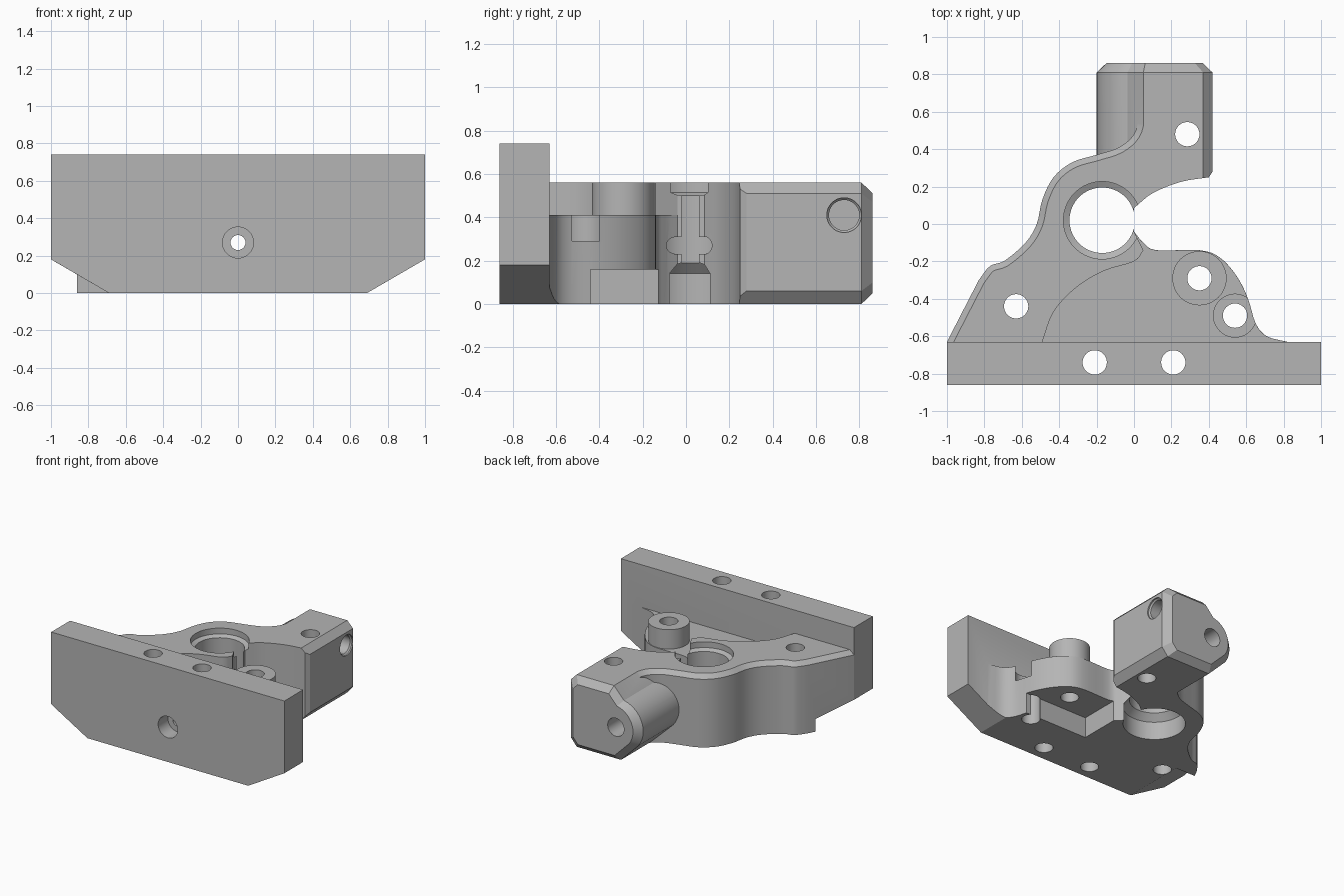
import bpy, bmesh
from math import sin, cos, pi, radians
from mathutils import Vector

if "Cube" in bpy.data.objects:
    bpy.data.objects.remove(bpy.data.objects["Cube"])

grey = bpy.data.materials.new("plain grey")
grey.use_nodes = True
grey.diffuse_color = (0.46, 0.46, 0.46, 1)
grey.node_tree.nodes["Principled BSDF"].inputs["Base Color"].default_value = (0.46, 0.46, 0.46, 1)


def loft(name, rings, bevel_range=None, width=0.05):
    """Closed solid through matching rings; optionally chamfers part of the last rim."""
    bm = bmesh.new()
    rows = [[bm.verts.new(p) for p in ring] for ring in rings]
    n = len(rows[0])
    for a, b in zip(rows, rows[1:]):
        for i in range(n):
            bm.faces.new((a[i], a[(i + 1) % n], b[(i + 1) % n], b[i]))
    bm.faces.new(rows[0][::-1])
    bm.faces.new(rows[-1])
    bmesh.ops.recalc_face_normals(bm, faces=bm.faces[:])
    if bevel_range:
        rim = [bm.edges.get((rows[-1][i], rows[-1][i + 1])) for i in range(*bevel_range)]
        bmesh.ops.bevel(bm, geom=rim, offset=width, segments=1, affect='EDGES', clamp_overlap=True)
    me = bpy.data.meshes.new(name)
    bm.to_mesh(me)
    bm.free()
    me.materials.append(grey)
    ob = bpy.data.objects.new(name, me)
    bpy.context.collection.objects.link(ob)
    return ob


def prism(name, outline, z0, z1, **kw):
    return loft(name, [[(x, y, z) for x, y in outline] for z in (z0, z1)], **kw)


def turned(name, centre, profile, axis="z", sides=48):
    """Round solid; profile is (position along axis, radius), centre is the other two axes."""
    rings = []
    for t, r in profile:
        ring = []
        for i in range(sides):
            u = centre[0] + r * cos(2 * pi * i / sides)
            v = centre[1] + r * sin(2 * pi * i / sides)
            ring.append({"z": (u, v, t), "y": (u, t, v), "x": (t, u, v)}[axis])
        rings.append(ring)
    return loft(name, rings)


def smooth(points, steps=4):
    """Rounded path through a few points."""
    p = [Vector(q) for q in points]
    p = [2 * p[0] - p[1]] + p + [2 * p[-1] - p[-2]]
    out = []
    for i in range(1, len(p) - 2):
        a, b, c, d = p[i - 1:i + 3]
        for k in range(steps):
            t = k / steps
            out.append(tuple(0.5 * (2 * b + (c - a) * t + (2 * a - 5 * b + 4 * c - d) * t * t
                                    + (3 * b - a - 3 * c + d) * t ** 3)))
    return out + [tuple(points[-1])]


def combine(target, tool, operation):
    mod = target.modifiers.new(operation, 'BOOLEAN')
    mod.operation, mod.solver, mod.object = operation, 'EXACT', tool
    bpy.context.view_layer.objects.active = target
    bpy.ops.object.modifier_apply(modifier=mod.name)
    bpy.data.objects.remove(tool)


TOP = 0.56

# Tall wall wrapping the bore, with a chamfered outer rim
outer = [(-1, -0.63)] + smooth([(-0.83, -0.3), (-0.77, -0.225), (-0.69, -0.195), (-0.58, -0.1),
                               (-0.52, 0.0), (-0.49, 0.13), (-0.43, 0.25), (-0.33, 0.33),
                               (-0.2, 0.37), (-0.08, 0.41), (0.0, 0.48), (0.03, 0.58)])
slot_edge = smooth([(0.4, 0.25), (0.25, 0.225), (0.1, 0.165), (0.0, 0.085)])
pocket_edge = smooth([(0.05, -0.14), (0.0, -0.2), (-0.16, -0.25), (-0.31, -0.34),
                      (-0.43, -0.47), (-0.49, -0.63)])
outline = ([(-1, -0.7)] + outer + [(0.36, 0.58), (0.36, 0.26)] + slot_edge[1:]
           + [(0.0, -0.04)] + pocket_edge + [(-0.49, -0.7)])
body = prism("bracket", outline, 0, TOP, bevel_range=(1, len(outer)), width=0.05)

# Low floor beside the bore
floor_edge = smooth([(0.0, -0.04), (0.05, -0.1), (0.12, -0.14), (0.35, -0.14), (0.46, -0.18),
                     (0.55, -0.28), (0.61, -0.4), (0.65, -0.53), (0.71, -0.6), (0.82, -0.63)])
floor = prism("floor", [(-0.6, -0.7), (-0.6, -0.4), (-0.2, -0.1)] + floor_edge + [(0.82, -0.7)],
              0, 0.41, bevel_range=(4, len(floor_edge) + 1), width=0.035)

# Arm with a rounded outer side and chamfered end
arm_side = [(0.2 * cos(radians(a)), 0.27 + 0.2 * sin(radians(a))) for a in range(100, 226, 9)]
section = arm_side + [(-0.01, 0), (0.37, 0), (0.42, 0.06), (0.42, 0.51), (0.37, TOP), (0.05, TOP)]


def arm_ring(y, s):
    return [(0.11 + (x - 0.11) * s, y, 0.28 + (z - 0.28) * s) for x, z in section]


arm = loft("arm", [arm_ring(0.1, 1), arm_ring(0.81, 1), arm_ring(0.86, 0.83)])

# Clear the arm's root down to the curved edge of the slot
arm_cut = prism("arm_cut", [(0.6, 0.0), (0.6, 0.28), (0.42, 0.28)] + slot_edge
                + [(-0.1, 0.12), (-0.4, 0.12), (-0.4, 0.0)], -0.1, 0.7)
combine(arm, arm_cut, 'DIFFERENCE')

# Face plate with cut lower corners
plate_side = [(-0.69, 0), (0.69, 0), (1, 0.18), (1, 0.74), (-1, 0.74), (-1, 0.18)]
plate = loft("face_plate", [[(x, y, z) for x, z in plate_side] for y in (-0.86, -0.63)])

boss = turned("boss", (0.35, -0.29), [(0.3, 0.145), (TOP, 0.145)])

for part in (floor, arm, boss):
    combine(body, part, 'UNION')

# Slope the foot of the wall and floor to match the plate corners
for side in (-1, 1):
    wedge = [(side * x, z) for x, z in ((0.69, 0), (1.035, 0.2), (1.3, 0.2), (1.3, -0.1), (0.69, -0.1))]
    combine(body, loft("wedge", [[(x, y, z) for x, z in wedge] for y in (-0.8, -0.36)]), 'DIFFERENCE')
combine(body, plate, 'UNION')

# Underside pocket below the boss
combine(body, prism("pocket", [(0.08, -0.44), (0.9, -0.44), (0.9, -0.05), (0.08, -0.05)],
                    -0.1, 0.16), 'DIFFERENCE')

# Stepped main bore
combine(body, turned("bore", (-0.17, 0.02), [(-0.1, 0.22), (0.14, 0.22), (0.19, 0.175), (0.5, 0.175),
                                            (0.515, 0.207), (0.7, 0.207)], sides=64), 'DIFFERENCE')

# Upright screw holes
for x, y in ((-0.21, -0.74), (0.21, -0.74), (-0.63, -0.44), (0.35, -0.29), (0.54, -0.49), (0.285, 0.48)):
    combine(body, turned("hole", (x, y), [(-0.1, 0.065), (0.9, 0.065)], sides=32), 'DIFFERENCE')
combine(body, turned("screw_seat", (0.54, -0.49), [(0.29, 0.115), (0.6, 0.115)]), 'DIFFERENCE')

# Long clamp hole with wider ends, and the hole in the arm's side
combine(body, turned("clamp_hole", (0, 0.27), [(-1, 0.083), (-0.74, 0.083), (-0.74, 0.04),
                                              (0.6, 0.04), (0.6, 0.07), (1, 0.07)], "y"), 'DIFFERENCE')
combine(body, turned("side_hole", (0.73, 0.41), [(0.1, 0.07), (0.4, 0.07), (0.41, 0.08), (0.6, 0.08)],
                     "x"), 'DIFFERENCE')

# Smooth curved walls, keep edges sharp
bpy.ops.object.select_all(action='DESELECT')
body.select_set(True)
bpy.context.view_layer.objects.active = body
bpy.ops.object.shade_smooth_by_angle(angle=radians(25))
